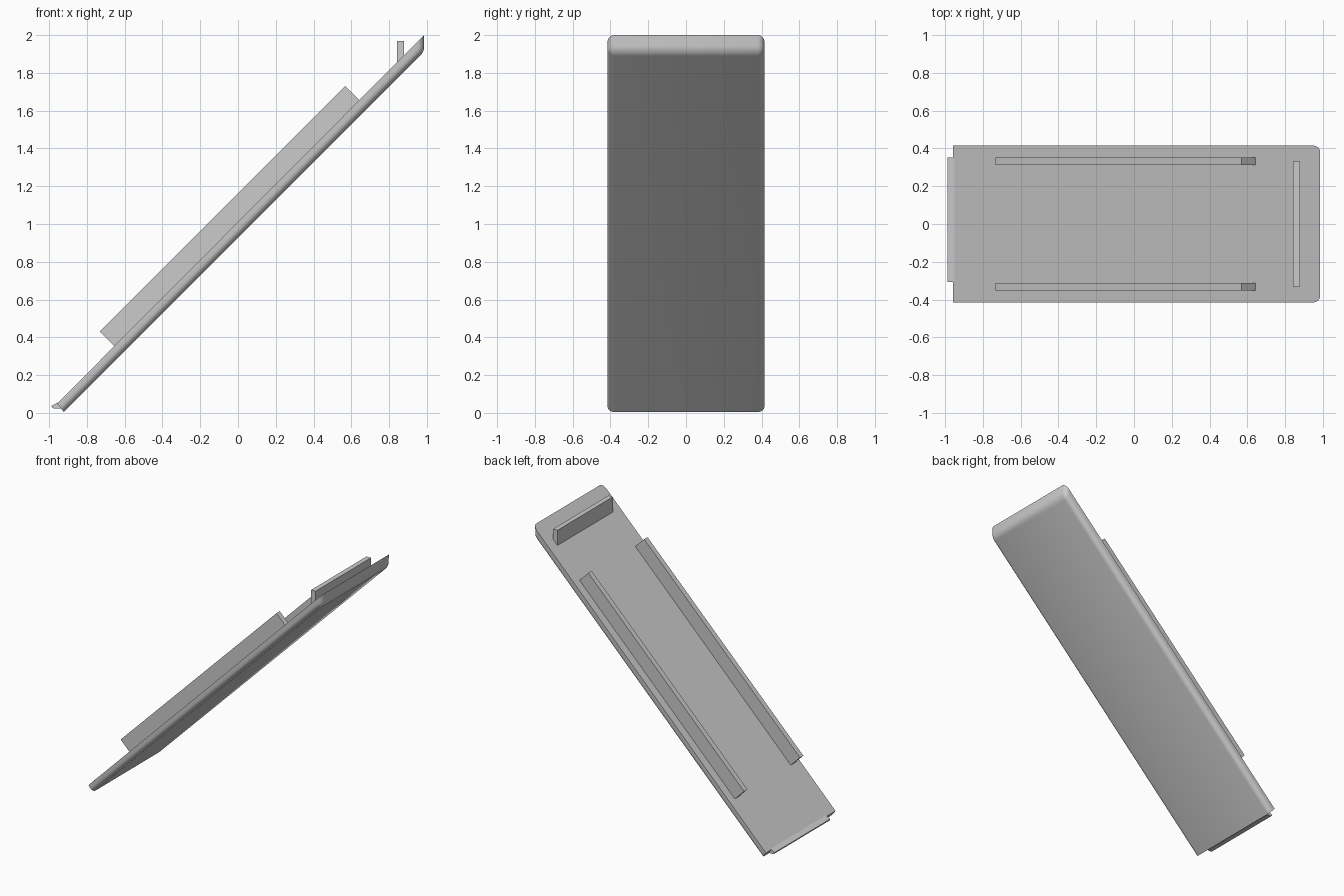
import bpy
import bmesh
import math

if "Cube" in bpy.data.objects:
    bpy.data.objects.remove(bpy.data.objects["Cube"], do_unlink=True)

# One plain grey for every part
grey = bpy.data.materials.new("light_grey")
grey.use_nodes = True
colour = (0.6, 0.6, 0.6, 1)
grey.diffuse_color = colour
grey.node_tree.nodes["Principled BSDF"].inputs["Base Color"].default_value = colour


def extrude_profile(name, profile, y0, y1, round_edge=None, radius=0.035):
    """Extrude an XZ profile along y; round the edges chosen by a rule."""
    bm = bmesh.new()
    face = bm.faces.new([bm.verts.new((x, y0, z)) for x, z in profile])
    moved = bmesh.ops.extrude_face_region(bm, geom=[face])["geom"]
    for v in moved:
        if isinstance(v, bmesh.types.BMVert):
            v.co.y = y1
    bmesh.ops.recalc_face_normals(bm, faces=bm.faces[:])
    if round_edge:
        edges = [e for e in bm.edges if round_edge(e)]
        bmesh.ops.bevel(bm, geom=edges, offset=radius, offset_type='OFFSET',
                        segments=6, profile=0.5, affect='EDGES', clamp_overlap=True)
    mesh = bpy.data.meshes.new(name)
    bm.to_mesh(mesh)
    bm.free()
    mesh.materials.append(grey)
    obj = bpy.data.objects.new(name, mesh)
    bpy.context.collection.objects.link(obj)
    return obj


def underside_or_upper_end(e):
    a, b = (v.co for v in e.verts)
    upper_end = a.x > 0.9 and b.x > 0.9
    if upper_end:
        # keep the top rim sharp
        return min(a.z, b.z) < 1.95
    # long lower edges only
    return a.z - a.x < 0.97 and b.z - b.x < 0.97 and abs(a.x - b.x) > 1


# Sloping panel, cut vertically at its upper end
panel = extrude_profile(
    "panel", [(-0.957, 0.05), (-0.922, 0.005), (0.985, 1.912), (0.985, 2.0)],
    -0.415, 0.415, underside_or_upper_end)
bpy.context.view_layer.objects.active = panel
panel.select_set(True)
bpy.ops.object.shade_smooth_by_angle(angle=math.radians(30))

# Two long rails on the upper face
rail = [(-0.732, 0.43), (-0.65, 0.348), (0.65, 1.648), (0.568, 1.73)]
for side, y in (("left", 0.333), ("right", -0.333)):
    extrude_profile(side + "_rail", rail, y - 0.02, y + 0.02)

# Upright grip bar near the upper end
extrude_profile("grip_bar", [(0.841, 1.84), (0.878, 1.875), (0.878, 1.97), (0.841, 1.97)],
                -0.33, 0.33)

# Thin locating tab at the lower end
extrude_profile("end_tab", [(-0.945, 0.059), (-0.987, 0.038), (-0.985, 0.028),
                            (-0.972, 0.022), (-0.93, 0.022)], -0.308, 0.353)
